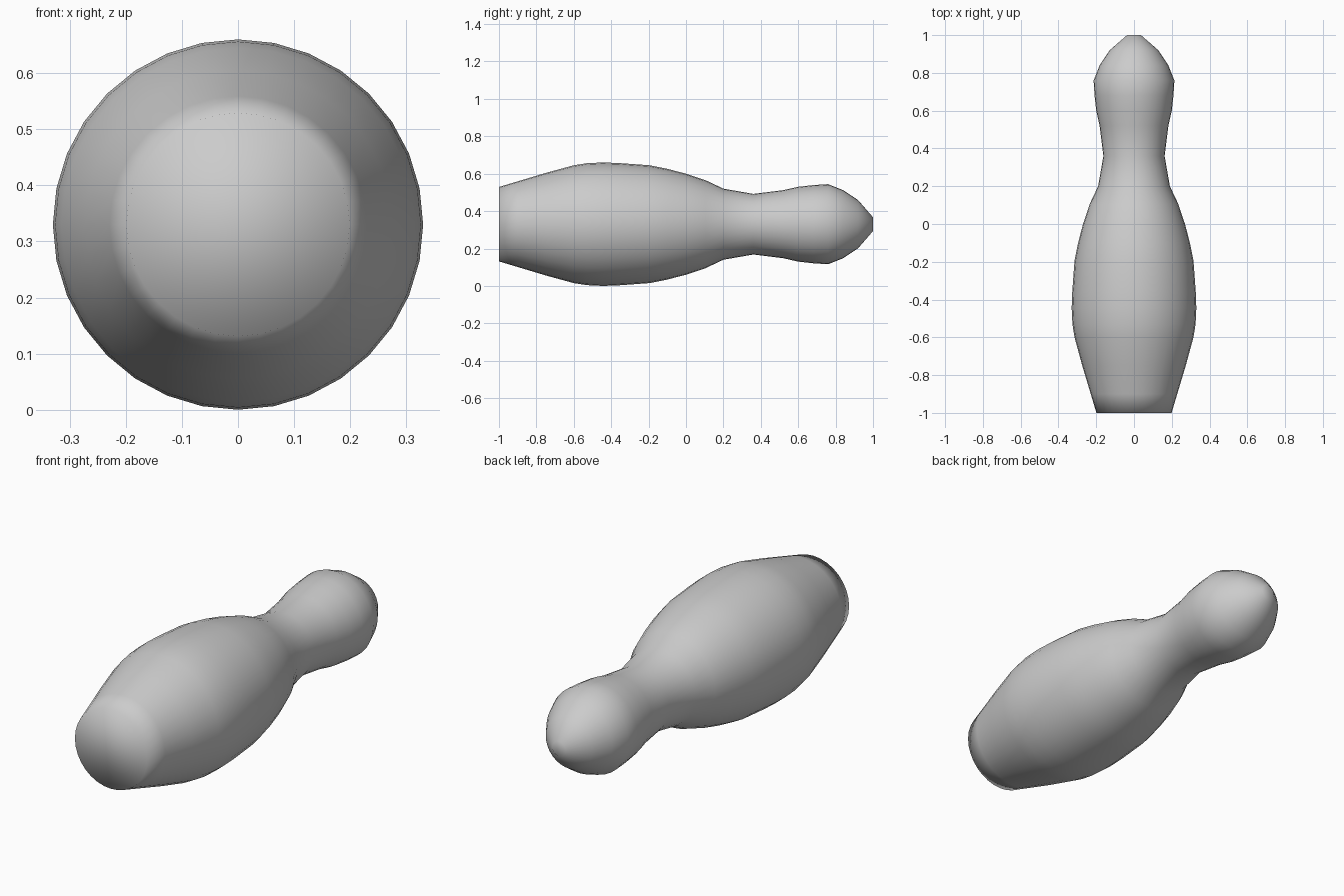
import bpy, bmesh
from math import sin, cos, tau

if "Cube" in bpy.data.objects:
    bpy.data.objects.remove(bpy.data.objects["Cube"])

SIDES = 32
AXIS_Z = 0.33

# Profile along the pin's axis: (y, radius), from the flat base to the tip
PROFILE = [
    (-1.0, 0.199), (-0.9, 0.229), (-0.75, 0.274), (-0.6, 0.315), (-0.53, 0.326),
    (-0.445, 0.33), (-0.36, 0.327), (-0.195, 0.315), (-0.1, 0.296), (0.0, 0.27),
    (0.105, 0.235), (0.2, 0.19), (0.36, 0.162), (0.52, 0.182), (0.6, 0.2),
    (0.68, 0.209), (0.76, 0.214), (0.84, 0.182), (0.92, 0.129), (1.0, 0.037),
]

# Lathe the body around the y axis
bm = bmesh.new()
rings = [[bm.verts.new((r * cos(tau * i / SIDES), y, AXIS_Z + r * sin(tau * i / SIDES)))
          for i in range(SIDES)] for y, r in PROFILE]
for a, b in zip(rings, rings[1:]):
    for i in range(SIDES):
        j = (i + 1) % SIDES
        bm.faces.new((a[i], a[j], b[j], b[i]))

# Flat caps on base and tip
bm.faces.new(rings[0])
bm.faces.new(rings[-1])
bmesh.ops.recalc_face_normals(bm, faces=bm.faces)

# Smooth everywhere, including the cap edges
for f in bm.faces:
    f.smooth = True

mesh = bpy.data.meshes.new("pin_body")
bm.to_mesh(mesh)
bm.free()
bpy.context.collection.objects.link(bpy.data.objects.new("pin_body", mesh))
